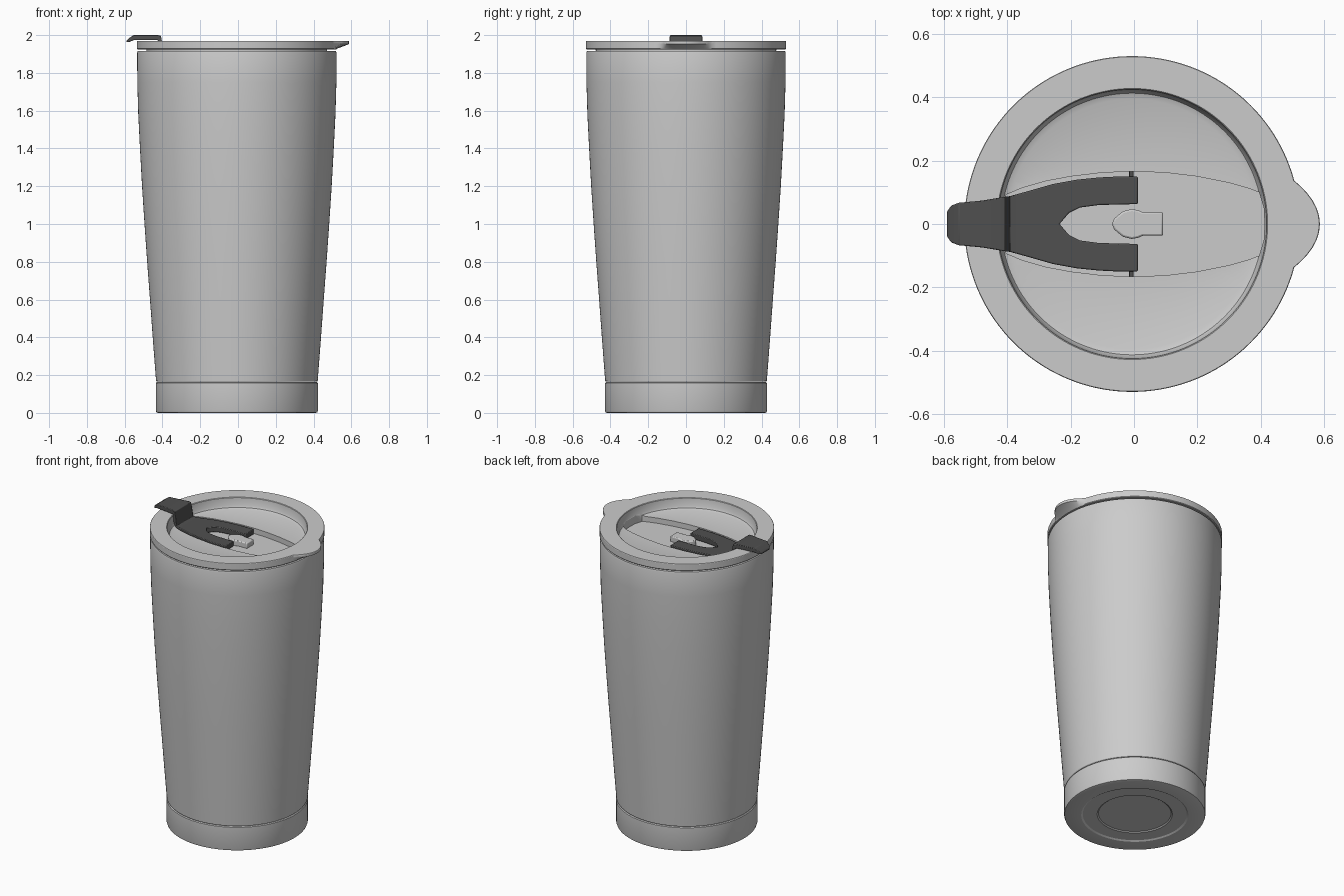
import bpy, bmesh, math

if "Cube" in bpy.data.objects:
    bpy.data.objects.remove(bpy.data.objects["Cube"])

CX = -0.006  # axis of the cup; the drinking tab and lever overhang unevenly


def finish(bm, name, mat=None, angle=30, bevel=0):
    bmesh.ops.remove_doubles(bm, verts=bm.verts, dist=1e-5)
    bmesh.ops.recalc_face_normals(bm, faces=bm.faces)
    me = bpy.data.meshes.new(name)
    bm.to_mesh(me)
    bm.free()
    ob = bpy.data.objects.new(name, me)
    bpy.context.collection.objects.link(ob)
    if mat:
        me.materials.append(mat)
    if bevel:
        mod = ob.modifiers.new("bevel", 'BEVEL')
        mod.width, mod.segments, mod.limit_method = bevel, 2, 'ANGLE'
    smooth(ob, angle)
    return ob


def smooth(ob, angle=30):
    bpy.ops.object.select_all(action='DESELECT')
    ob.select_set(True)
    bpy.context.view_layer.objects.active = ob
    bpy.ops.object.shade_smooth_by_angle(angle=math.radians(angle))


def revolve(profile, segs=144):
    """Spin (radius, z) points around the cup axis."""
    bm = bmesh.new()
    vs = [bm.verts.new((CX + r, 0, z)) for r, z in profile]
    es = [bm.edges.new(p) for p in zip(vs, vs[1:])]
    bmesh.ops.spin(bm, geom=vs + es, cent=(CX, 0, 0), axis=(0, 0, 1),
                   angle=2 * math.pi, steps=segs, use_merge=True)
    bmesh.ops.remove_doubles(bm, verts=bm.verts, dist=1e-5)
    return bm


def prism(half, z0, z1):
    """Extrude an outline given by its +y half, mirrored across y = 0."""
    pts = half + [(x, -y) for x, y in reversed(half) if y > 0]
    bm = bmesh.new()
    f = bm.faces.new([bm.verts.new((x, y, z0)) for x, y in pts])
    ext = bmesh.ops.extrude_face_region(bm, geom=[f])
    for v in ext['geom']:
        if isinstance(v, bmesh.types.BMVert):
            v.co.z = z1
    return bm


def loft(sections):
    """Skin rectangular sections (x, half width, z bottom, z top)."""
    bm = bmesh.new()
    rings = [[bm.verts.new((x, y, z)) for y, z in
              ((-w, a), (w, a), (w, b), (-w, b))] for x, w, a, b in sections]
    for p, q in zip(rings, rings[1:]):
        for i in range(4):
            j = (i + 1) % 4
            bm.faces.new((p[i], p[j], q[j], q[i]))
    bm.faces.new(rings[0])
    bm.faces.new(rings[-1])
    return bm


dark = bpy.data.materials.new("dark_grey")
dark.diffuse_color = (0.08, 0.08, 0.08, 1)
dark.use_nodes = True
dark.node_tree.nodes["Principled BSDF"].inputs["Base Color"].default_value = dark.diffuse_color

# Base cap with stepped underside
finish(revolve([(0, .012), (.22, .012), (.228, .006), (.315, .006), (.325, 0), (.418, 0),
                (.426, .003), (.429, .012), (.429, .158), (.424, .163), (.40, .163)]), "base")

# Double-walled cup body
finish(revolve([(.40, .165), (.424, .165), (.428, .17), (.444, .38), (.46, .6), (.475, .8),
                (.489, 1.0), (.502, 1.2), (.513, 1.4), (.522, 1.58), (.527, 1.75),
                (.528, 1.905), (.525, 1.915), (.505, 1.917), (.50, 1.905), (.49, 1.5),
                (.465, 1.0), (.415, .35), (.39, .24), (.33, .21), (0, .21)]), "body")

# Lid with recessed top
bm = revolve([(0, 1.83), (.46, 1.83), (.475, 1.84), (.478, 1.924), (.526, 1.924),
              (.53, 1.928), (.53, 1.952), (.53, 1.967), (.528, 1.97), (.428, 1.97),
              (.425, 1.967), (.42, 1.92), (.413, 1.907), (.395, 1.90), (0, 1.90)])
# Pull the rim out into the drinking tab
for v in bm.verts:
    r = math.hypot(v.co.x - CX, v.co.y)
    a = abs(math.degrees(math.atan2(v.co.y, v.co.x - CX)))
    if r > .51 and v.co.z > 1.945 and a < 15:
        k = 1 + .063 * math.sin((1 - a / 15) * math.pi / 2) / r
        v.co.x = CX + (v.co.x - CX) * k
        v.co.y *= k
lid = finish(bm, "lid")

# Lens-shaped channel sunk into the lid
cutter = finish(prism([(-.415, .0), (-.405, .092), (-.35, .115), (-.28, .135), (-.2, .15),
                       (-.1, .162), (0, .166), (.1, .162), (.2, .15), (.3, .13), (.36, .113),
                       (.395, .10), (.41, .05), (.412, 0)], 1.865, 1.95), "channel_cutter")
cut = lid.modifiers.new("channel", 'BOOLEAN')
cut.object, cut.operation, cut.solver = cutter, 'DIFFERENCE', 'EXACT'
bpy.context.view_layer.objects.active = lid
bpy.ops.object.modifier_apply(modifier=cut.name)
bpy.data.objects.remove(cutter)
smooth(lid)

# Lever: thumb tab over the rim, dropping into the channel
finish(loft([(-.59, .04, 1.962, 1.972), (-.577, .058, 1.963, 1.984), (-.553, .067, 1.973, 2.0),
             (-.48, .074, 1.973, 2.0), (-.425, .083, 1.973, 2.0), (-.408, .086, 1.868, 1.997),
             (-.392, .088, 1.868, 1.905), (-.36, .096, 1.868, 1.902)]),
       "lever_thumb_tab", dark, bevel=.003)

# Lever: forked arm
finish(prism([(-.235, 0), (-.205, .035), (-.17, .052), (-.11, .06), (.012, .063), (.012, .15),
              (-.05, .15), (-.11, .147), (-.18, .14), (-.257, .126), (-.33, .105), (-.395, .087)][::-1],
             1.868, 1.903), "lever_fork", dark, bevel=.004)

# Hinge pins
for s, side in ((1, "back"), (-1, "front")):
    bm = bmesh.new()
    bmesh.ops.create_cone(bm, cap_ends=True, segments=16, radius1=.007, radius2=.007, depth=.04)
    for v in bm.verts:
        v.co = (v.co.x - .008, s * .155 + v.co.z, v.co.y + 1.885)
    finish(bm, "hinge_pin_" + side, dark)

# Latch nub between the prongs
finish(prism([(-.07, 0), (-.062, .018), (-.035, .04), (-.008, .047), (.012, .044), (.028, .037),
              (.092, .037)], 1.86, 1.9), "latch_nub", bevel=.006)
